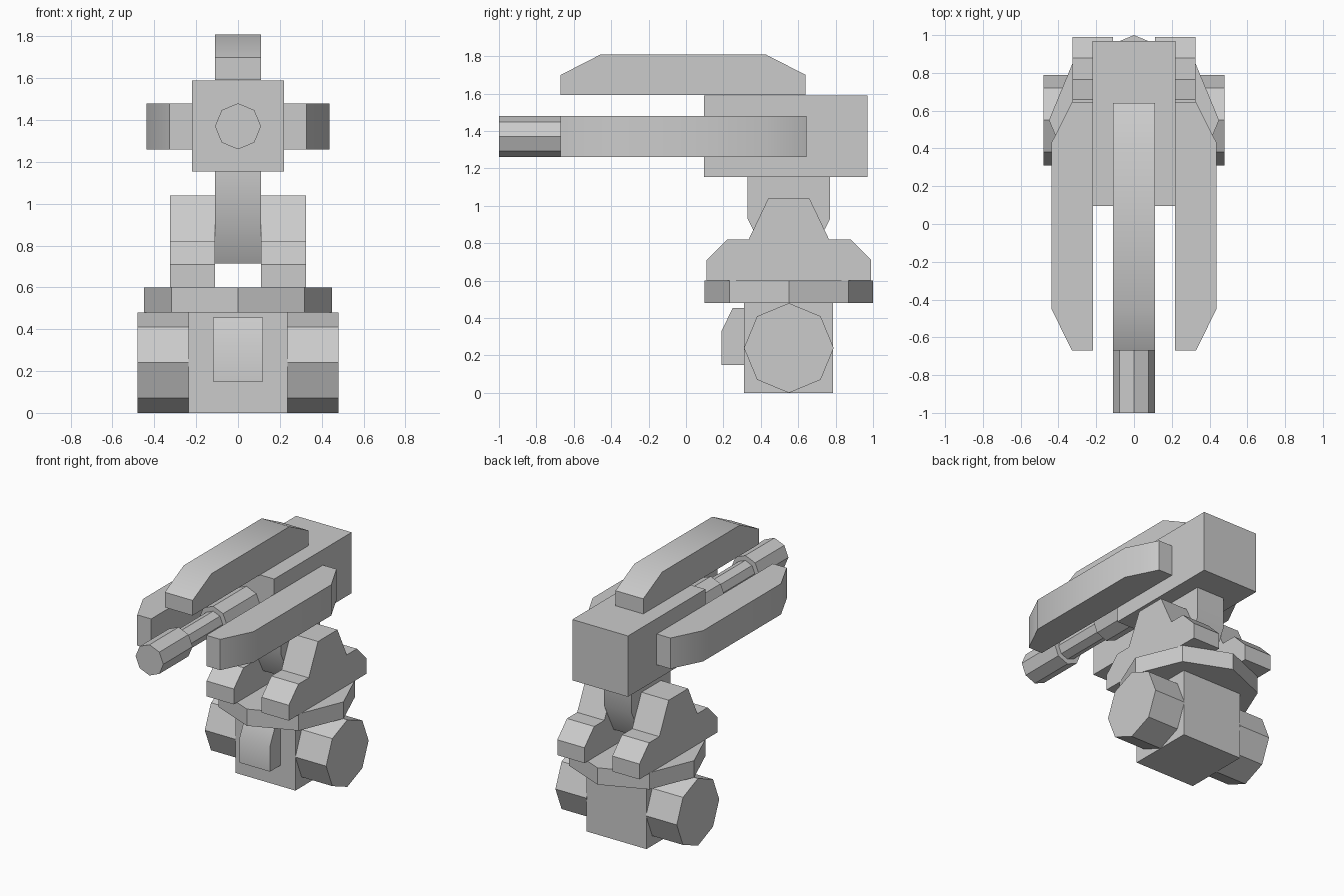
import bpy, bmesh, math

cube = bpy.data.objects.get("Cube")
if cube:
    bpy.data.objects.remove(cube, do_unlink=True)

grey = bpy.data.materials.new("plain grey")
grey.use_nodes = True
grey.diffuse_color = (0.6, 0.6, 0.6, 1)
grey.node_tree.nodes["Principled BSDF"].inputs["Base Color"].default_value = grey.diffuse_color


def prism(name, outline, axis, lo, hi):
    """Extrude a 2D outline along an axis; outline is (y,z), (x,z) or (x,y)."""
    def place(p, d):
        return {"x": (d, p[0], p[1]), "y": (p[0], d, p[1]), "z": (p[0], p[1], d)}[axis]
    bm = bmesh.new()
    a = [bm.verts.new(place(p, lo)) for p in outline]
    b = [bm.verts.new(place(p, hi)) for p in outline]
    bm.faces.new(a)
    bm.faces.new(b)
    for i in range(len(a)):
        j = (i + 1) % len(a)
        bm.faces.new((a[i], a[j], b[j], b[i]))
    bmesh.ops.recalc_face_normals(bm, faces=bm.faces)
    mesh = bpy.data.meshes.new(name)
    bm.to_mesh(mesh)
    bm.free()
    mesh.materials.append(grey)
    ob = bpy.data.objects.new(name, mesh)
    bpy.context.collection.objects.link(ob)
    bpy.ops.object.select_all(action='DESELECT')
    ob.select_set(True)
    bpy.context.view_layer.objects.active = ob
    bpy.ops.object.shade_smooth_by_angle(angle=math.radians(30))
    return ob


def rect(a0, b0, a1, b1):
    return [(a0, b0), (a1, b0), (a1, b1), (a0, b1)]


def octagon(ca, cb, r):
    return [(ca + r * math.cos(k * math.pi / 4), cb + r * math.sin(k * math.pi / 4))
            for k in range(8)]


def symmetric(half, centre):
    """Complete a left-half outline by reflecting its first coordinate."""
    return half + [(2 * centre - p, q) for p, q in reversed(half)]


MID = 0.55     # depth of the turning axis
BORE = 1.37    # height of the gun barrel

# Base with a front hatch and turntable
prism("base_block", rect(0.31, 0, 0.785, 0.48), "x", -0.237, 0.237)
prism("front_hatch", [(0.32, 0.15), (0.19, 0.15), (0.19, 0.33), (0.25, 0.455), (0.32, 0.455)],
      "x", -0.12, 0.12)
prism("turntable", octagon(0, MID, 0.45), "z", 0.48, 0.6)

# Neck between the cheeks
prism("neck", symmetric([(0.33, 1.16), (0.33, 0.93), (0.44, 0.715)], MID), "x", -0.11, 0.11)

# Gun housing, top rail
prism("gun_housing", rect(0.095, 1.155, 0.97, 1.59), "x", -0.22, 0.22)
prism("top_rail", symmetric([(-0.67, 1.592), (-0.67, 1.7), (-0.455, 1.81)], -0.015),
      "x", -0.11, 0.11)

# Paired parts
cheek = symmetric([(0.11, 0.6), (0.11, 0.71), (0.22, 0.82), (0.335, 0.82), (0.44, 1.04)], MID)
rail = [(0.218, -0.67), (0.328, -0.67), (0.437, -0.45), (0.437, 0.43), (0.328, 0.645), (0.218, 0.645)]
for side, s in (("left", 1), ("right", -1)):
    prism(side + "_wheel", octagon(MID, 0.24, 0.24), "x", s * 0.235, s * 0.48)
    prism(side + "_cheek", cheek, "x", s * 0.11, s * 0.325)
    prism(side + "_rail", [(s * x, y) for x, y in rail], "z", BORE - 0.11, BORE + 0.11)

# Stepped barrel
prism("muzzle", octagon(0, BORE, 0.11), "y", -1.0, -0.67)
prism("barrel", octagon(0, BORE, 0.075), "y", -0.67, -0.28)
prism("barrel_sleeve", octagon(0, BORE, 0.11), "y", -0.28, 0.1)
